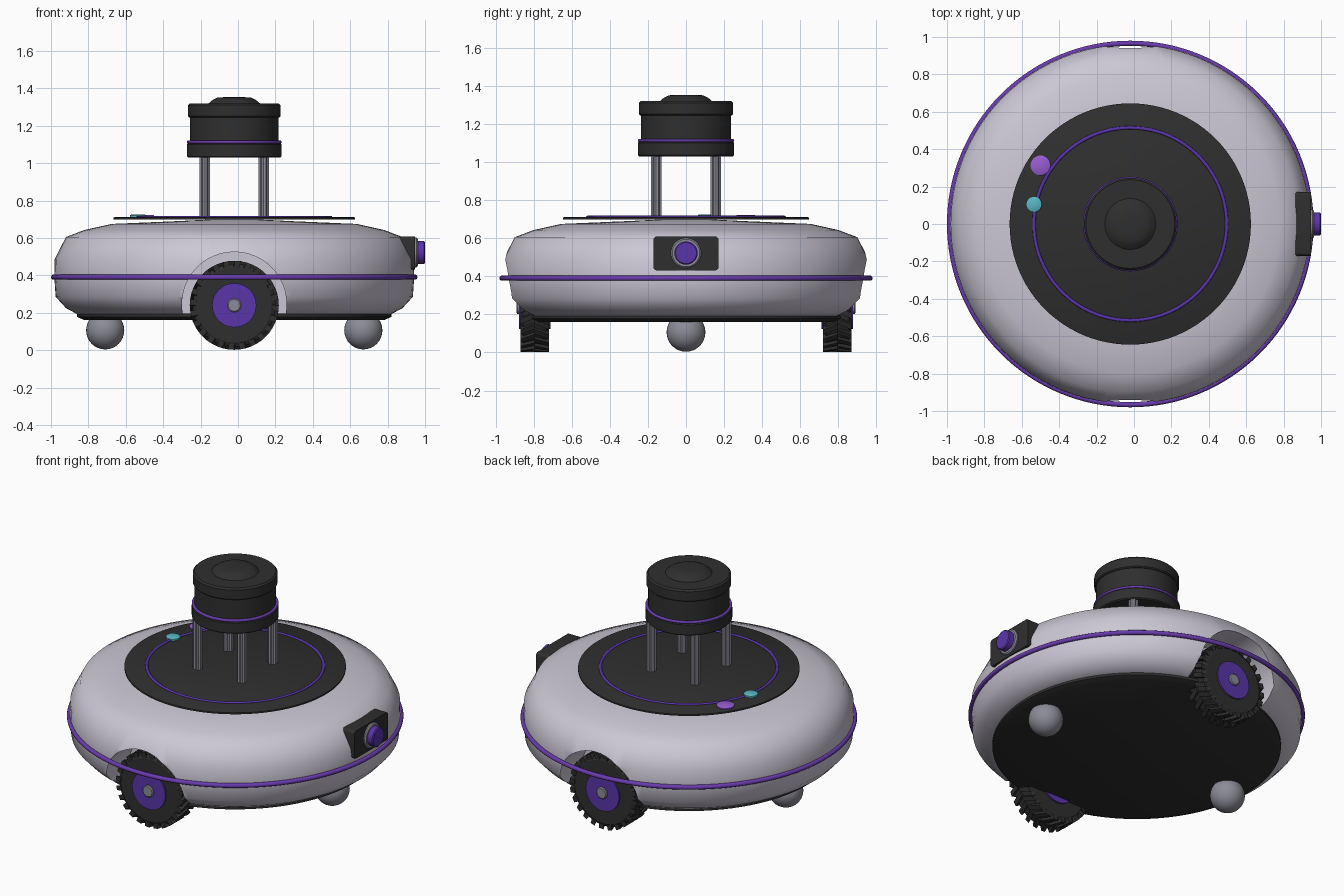
import bpy, bmesh, math
from mathutils import Matrix, Vector

if "Cube" in bpy.data.objects:
    bpy.data.objects.remove(bpy.data.objects["Cube"])

CX = -0.02  # centre of the round body


def mat(name, r, g, b):
    m = bpy.data.materials.new(name)
    m.diffuse_color = (r, g, b, 1)
    m.use_nodes = True
    m.node_tree.nodes["Principled BSDF"].inputs["Base Color"].default_value = m.diffuse_color
    return m


SHELL = mat("shell_grey", 0.60, 0.57, 0.66)
DARK = mat("charcoal", 0.028, 0.028, 0.028)
PURPLE = mat("deep_purple", 0.10, 0.035, 0.40)
TRIM = mat("trim_purple", 0.14, 0.045, 0.42)
LILAC = mat("lilac", 0.31, 0.11, 0.64)
TEAL = mat("teal", 0.10, 0.48, 0.56)
METAL = mat("metal_grey", 0.26, 0.26, 0.31)


def finish(name, bm, material, angle=35):
    bmesh.ops.recalc_face_normals(bm, faces=bm.faces)
    me = bpy.data.meshes.new(name)
    bm.to_mesh(me)
    bm.free()
    me.materials.append(material)
    ob = bpy.data.objects.new(name, me)
    bpy.context.collection.objects.link(ob)
    if angle:
        smooth(ob, angle)
    return ob


def smooth(ob, angle):
    bpy.ops.object.select_all(action='DESELECT')
    ob.select_set(True)
    bpy.context.view_layer.objects.active = ob
    bpy.ops.object.shade_smooth_by_angle(angle=math.radians(angle))


def lathe_bm(profile, seg):
    """Closed solid from (radius, height) points turned around z, capped at both ends."""
    bm = bmesh.new()
    rings = [[bm.verts.new((r * math.cos(2 * math.pi * i / seg),
                            r * math.sin(2 * math.pi * i / seg), z))
              for i in range(seg)] for r, z in profile]
    for a, b in zip(rings, rings[1:]):
        for i in range(seg):
            j = (i + 1) % seg
            bm.faces.new((a[i], a[j], b[j], b[i]))
    bm.faces.new(rings[0][::-1])
    bm.faces.new(rings[-1])
    return bm


def lathe(name, profile, material, loc=(CX, 0, 0), seg=64, rot=None, angle=35):
    bm = lathe_bm(profile, seg)
    bm.transform(Matrix.Translation(loc) @ (rot or Matrix()))
    return finish(name, bm, material, angle)


def torus(name, R, r, z, material, seg=96, flat=1.0):
    bm = bmesh.new()
    n = 10
    v = [[bm.verts.new((CX + (R + r * math.cos(2 * math.pi * j / n)) * math.cos(2 * math.pi * i / seg),
                        (R + r * math.cos(2 * math.pi * j / n)) * math.sin(2 * math.pi * i / seg),
                        z + flat * r * math.sin(2 * math.pi * j / n)))
          for j in range(n)] for i in range(seg)]
    for i in range(seg):
        for j in range(n):
            k, l = (i + 1) % seg, (j + 1) % n
            bm.faces.new((v[i][j], v[k][j], v[k][l], v[i][l]))
    return finish(name, bm, material, 80)


# Round shell with an arched well cut out on each side
body = lathe("body_shell", [(0.835, 0.19), (0.90, 0.225), (0.955, 0.285), (0.962, 0.39),
                            (0.96, 0.487), (0.90, 0.605), (0.80, 0.643), (0.655, 0.675),
                            (0.30, 0.69), (0.10, 0.70)], SHELL, seg=96, angle=0)
for s in (-1, 1):
    cutter = lathe("well_cutter", [(0.28, -0.18), (0.28, 0.18)], SHELL, (CX, s * 0.87, 0.245),
                   48, Matrix.Rotation(math.pi / 2, 4, 'X'), 0)
    cutter.hide_render = True
    mod = body.modifiers.new("well", 'BOOLEAN')
    mod.operation = 'DIFFERENCE'
    mod.solver = 'EXACT'
    mod.object = cutter
    bpy.ops.object.select_all(action='DESELECT')
    bpy.context.view_layer.objects.active = body
    body.select_set(True)
    bpy.ops.object.modifier_apply(modifier=mod.name)
    bpy.data.objects.remove(cutter, do_unlink=True)
smooth(body, 55)

# Base plate, bumper ring and top deck
lathe("base_plate", [(0.80, 0.16), (0.84, 0.178), (0.84, 0.195)], DARK, seg=96)
torus("bumper_ring", 0.966, 0.014, 0.39, TRIM, 128)
lathe("top_deck", [(0.645, 0.698), (0.645, 0.708), (0.64, 0.711)], DARK, seg=96)
torus("deck_ring", 0.515, 0.009, 0.712, PURPLE, 96, 0.7)
lathe("power_button", [(0.053, 0.705), (0.053, 0.718), (0.046, 0.722)], LILAC, (-0.50, 0.313, 0), 32)
lathe("status_button", [(0.042, 0.705), (0.042, 0.721), (0.036, 0.725)], TEAL, (-0.535, 0.105, 0), 32)

# Four grooved posts
for sx in (-1, 1):
    for sy in (-1, 1):
        bm = lathe_bm([(0.030, 0.705), (0.030, 1.04)], 16)
        for i, v in enumerate(sorted(bm.verts, key=lambda v: (round(v.co.z, 3), math.atan2(v.co.y, v.co.x)))):
            if i % 2:
                v.co.x *= 0.8
                v.co.y *= 0.8
        bm.transform(Matrix.Translation((CX + sx * 0.157, sy * 0.157, 0)))
        finish("sensor_post", bm, METAL, 10)

# Sensor turret
lathe("turret_base", [(0.247, 1.03), (0.253, 1.036), (0.253, 1.10), (0.246, 1.108)], DARK)
lathe("turret_drum", [(0.237, 1.10), (0.237, 1.25)], DARK)
lathe("turret_cap", [(0.241, 1.245), (0.247, 1.251), (0.247, 1.31), (0.237, 1.32)], DARK)
lathe("turret_dome", [(0.139, 1.318), (0.115, 1.338), (0.09, 1.350), (0.05, 1.353)], DARK, seg=48)
torus("turret_ring", 0.244, 0.009, 1.113, TRIM, 64)

# Camera on the right side
bm = bmesh.new()
bmesh.ops.create_cube(bm, size=1)
bm.transform(Matrix.Translation((0.905, 0, 0.52)) @ Matrix.Diagonal((0.085, 0.342, 0.178, 1)))
bmesh.ops.bevel(bm, geom=[e for e in bm.edges if abs((e.verts[0].co - e.verts[1].co).x) > 0.05],
                offset=0.018, segments=4, profile=0.5, affect='EDGES')
finish("camera_housing", bm, DARK)
TO_X = Matrix.Rotation(math.pi / 2, 4, 'Y')
lathe("lens_bezel", [(0.079, 0.93), (0.079, 0.955), (0.072, 0.962)], METAL, (0, 0, 0.522), 48, TO_X)
lathe("lens", [(0.061, 0.94), (0.061, 0.995), (0.055, 1.0)], PURPLE, (0, 0, 0.522), 48, TO_X)

# Ball casters
for s in (-1, 1):
    bm = bmesh.new()
    bmesh.ops.create_uvsphere(bm, u_segments=32, v_segments=16, radius=0.102)
    bm.transform(Matrix.Translation((CX + s * 0.69, 0, 0.106)))
    finish("ball_caster", bm, METAL, 60)


def add_lug(bm, a, side):
    """Slanted tread bar from the tyre middle out to one side."""
    w, lo, hi = 0.078, 0.205, 0.238
    ends = []
    for y, ang in ((0, a), (side * 0.075, a + 0.14)):
        ends.append([bm.verts.new((r * math.sin(ang + t * w), y, r * math.cos(ang + t * w)))
                     for r, t in ((lo, -1), (lo, 1), (hi, 0.8), (hi, -0.8))])
    p, q = ends
    for i in range(4):
        j = (i + 1) % 4
        bm.faces.new((p[i], p[j], q[j], q[i]))
    bm.faces.new(p[::-1])
    bm.faces.new(q)


# Driven wheels: treaded tyre, purple hub, axle cap
for s in (-1, 1):
    centre = (CX, s * 0.795, 0.24)
    axis = Matrix.Rotation(-s * math.pi / 2, 4, 'X')  # local z points outward
    bm = lathe_bm([(0.20, -0.073), (0.222, -0.06), (0.222, 0.06), (0.20, 0.073)], 48)
    bm.transform(axis)
    for i in range(24):
        for side in (-1, 1):
            add_lug(bm, 2 * math.pi * (i + (0.25 * side)) / 24, side)
    bm.transform(Matrix.Translation(centre))
    finish("tyre", bm, DARK, 30)
    lathe("wheel_hub", [(0.118, -0.083), (0.118, 0.083)], PURPLE, centre, 48, axis)
    lathe("axle_cap", [(0.038, -0.12), (0.038, 0.09), (0.032, 0.095)], METAL, centre, 12, axis)
